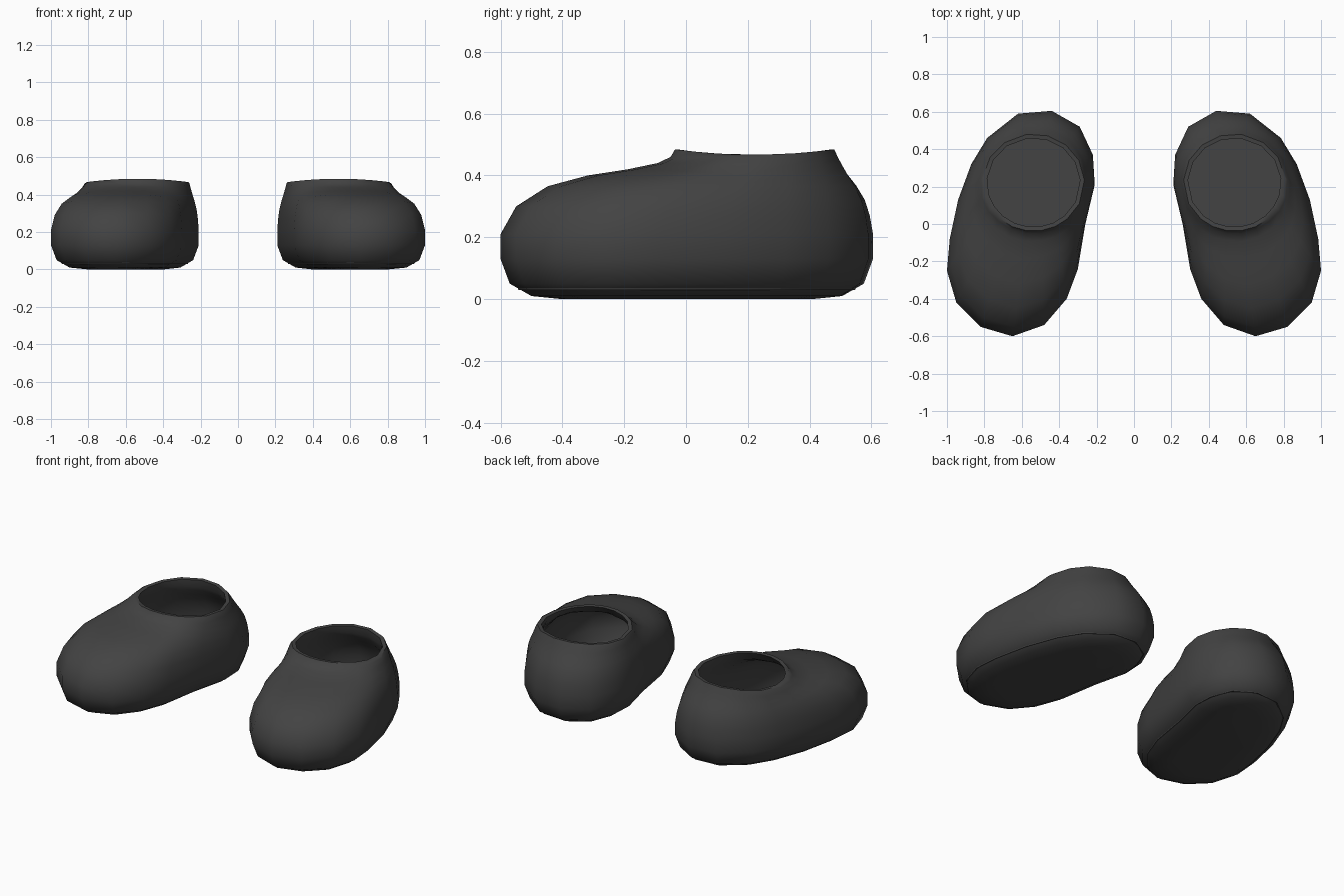
import bpy, bmesh, math
from mathutils import Vector

if "Cube" in bpy.data.objects:
    bpy.data.objects.remove(bpy.data.objects["Cube"])

mat = bpy.data.materials.new("charcoal")
mat.diffuse_color = (0.056, 0.056, 0.056, 1)
mat.use_nodes = True
mat.node_tree.nodes["Principled BSDF"].inputs["Base Color"].default_value = mat.diffuse_color

# widest plan outline of one shoe, from the toe tip round the outer side
OUTLINE = [(.65, -.60), (.82, -.55), (.95, -.42), (1.0, -.25), (.985, -.08),
           (.94, .13), (.87, .32), (.785, .46), (.62, .59), (.44, .605),
           (.29, .52), (.22, .37), (.21, .21), (.26, 0), (.30, -.24),
           (.36, -.40), (.48, -.54)]
# (fraction from outline to collar, height) over the toe and up the heel
TOE = [(0, .21), (.09, .30), (.27, .365), (.5, .40), (.73, .42),
       (.9, .44), (.975, .46), (1, .485)]
HEEL = [(0, .21), (.08, .27), (.2, .32), (.4, .365), (.6, .40),
        (.78, .435), (.9, .46), (1, .485)]
# (inset, height) of the rounded sole edge
SOLE = [(.20, 0), (.10, .01), (.03, .05), (0, .13)]
N = len(OUTLINE)
CENTRE = Vector((.537, .222))


def inset(p, d):
    """Move a plan point towards the spine of the shoe."""
    a, b = Vector((.64, -.25)), Vector((.47, .25))
    t = max(0, min(1, (p - a).dot(b - a) / (b - a).length_squared))
    return p + (a + (b - a) * t - p).normalized() * d


def collar_point(i, p):
    even = math.radians(-82) + i * math.tau / N
    true = math.atan2(p.y - CENTRE.y, p.x - CENTRE.x)
    diff = (true - even + math.pi) % math.tau - math.pi
    a = even + diff * .5
    return CENTRE + Vector((.272 * math.cos(a), .26 * math.sin(a)))


def shoe_rings():
    base = [Vector(p) for p in OUTLINE]
    collar = [collar_point(i, p) for i, p in enumerate(base)]
    rings = [[(*inset(p, d), z) for p in base] for d, z in SOLE]
    for k in range(len(TOE)):
        ring = []
        for p, c in zip(base, collar):
            w = max(0, min(1, ((p - c).length - .12) / .40))
            u = HEEL[k][0] * (1 - w) + TOE[k][0] * w
            z = HEEL[k][1] * (1 - w) + TOE[k][1] * w
            q = p.lerp(c, u)
            if k == len(TOE) - 1:
                z = .467 + .018 * ((c.y - CENTRE.y) / .26) ** 2
            ring.append((*q, z))
        rings.append(ring)
    # rim, then the lining back down to the insole
    lining = [[(*CENTRE.lerp(c, .915), r[2] - .002) for c, r in zip(collar, rings[-1])]]
    for ring in reversed(rings[2:-1]):
        lining.append([(*inset(Vector(v[:2]), .028), max(.03, v[2] - .025)) for v in ring])
    return rings + lining


def build_shoe(name, side):
    bm = bmesh.new()
    rings = [[bm.verts.new((side * x, y, z)) for x, y, z in r] for r in shoe_rings()]
    for a, b in zip(rings, rings[1:]):
        for i in range(N):
            j = (i + 1) % N
            bm.faces.new((a[i], a[j], b[j], b[i]))
    bm.faces.new(rings[0])
    bm.faces.new(rings[-1])
    bmesh.ops.recalc_face_normals(bm, faces=bm.faces)
    me = bpy.data.meshes.new(name)
    bm.to_mesh(me)
    bm.free()
    me.materials.append(mat)
    ob = bpy.data.objects.new(name, me)
    bpy.context.collection.objects.link(ob)
    bpy.ops.object.select_all(action='DESELECT')
    ob.select_set(True)
    bpy.context.view_layer.objects.active = ob
    bpy.ops.object.shade_smooth_by_angle(angle=math.radians(50))


build_shoe("left_shoe", 1)
build_shoe("right_shoe", -1)
